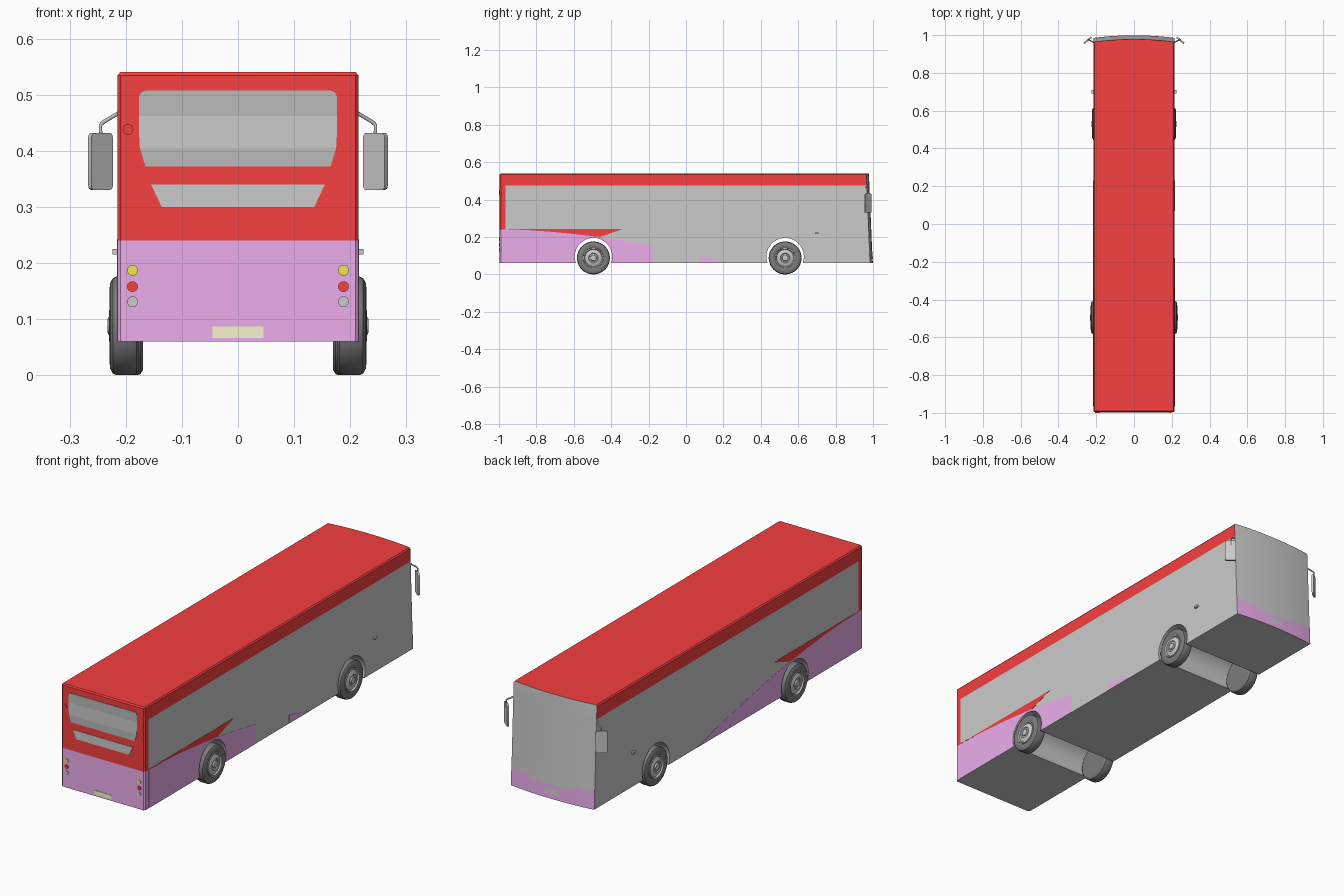
import bpy, bmesh, math
from mathutils import Matrix, Vector

if "Cube" in bpy.data.objects:
    bpy.data.objects.remove(bpy.data.objects["Cube"])

def material(name, *rgb):
    m = bpy.data.materials.new(name)
    m.diffuse_color = (*rgb, 1)
    m.use_nodes = True
    m.node_tree.nodes["Principled BSDF"].inputs["Base Color"].default_value = m.diffuse_color
    return m

GREY = material("grey", .8, .8, .8)
RED = material("red", .93, .05, .05)
PURPLE = material("purple", .84, .42, .84)
DARK = material("dark_glass", .5, .5, .5)
MID = material("light_glass", .66, .66, .66)
YELLOW = material("yellow", .9, .8, .07)
CREAM = material("cream", .93, .91, .62)
BLACK = material("rubber", .2, .2, .2)

def activate(ob):
    bpy.ops.object.select_all(action='DESELECT')
    ob.select_set(True)
    bpy.context.view_layer.objects.active = ob

def smooth(ob, angle=30):
    activate(ob)
    bpy.ops.object.shade_smooth_by_angle(angle=math.radians(angle))

def finish(name, bm, *mats):
    bmesh.ops.recalc_face_normals(bm, faces=bm.faces[:])
    me = bpy.data.meshes.new(name)
    bm.to_mesh(me)
    bm.free()
    for m in mats:
        me.materials.append(m)
    ob = bpy.data.objects.new(name, me)
    bpy.context.collection.objects.link(ob)
    return ob

def prism(name, pts, axis, a, b, mat):
    """Extrude a flat outline: axis x takes (y, z) points, axis y takes (x, z)."""
    bm = bmesh.new()
    place = (lambda p, d: (d, *p)) if axis == 'x' else (lambda p, d: (p[0], d, p[1]))
    f = bm.faces.new([bm.verts.new(place(p, a)) for p in pts])
    r = bmesh.ops.extrude_face_region(bm, geom=[f])
    vec = Vector((b - a, 0, 0)) if axis == 'x' else Vector((0, b - a, 0))
    bmesh.ops.translate(bm, verts=[v for v in r['geom'] if isinstance(v, bmesh.types.BMVert)], vec=vec)
    return finish(name, bm, mat)

def lathe(name, profile, side, y, z, mat, n=40):
    """Spin (x, radius) points around a sideways axle."""
    bm = bmesh.new()
    vs = [bm.verts.new((side * x, y, z + r)) for x, r in profile]
    es = [bm.edges.new(p) for p in zip(vs, vs[1:])]
    bmesh.ops.spin(bm, geom=vs + es, cent=(0, y, z), axis=(1, 0, 0), angle=2 * math.pi, steps=n)
    bmesh.ops.remove_doubles(bm, verts=bm.verts[:], dist=1e-5)
    ob = finish(name, bm, mat)
    smooth(ob)
    return ob

def disc(name, x, z, r, mat):
    pts = [(x + r * math.cos(t * math.pi / 12), z + r * math.sin(t * math.pi / 12)) for t in range(24)]
    return prism(name, pts, 'y', -.994, -1, mat)

W, REAR, AXLES, HUB_Z = .215, -.996, (-.495, .53), .088

def front_y(x, z):
    return .964 + .014 * (1 - (x / W) ** 2) + .02 * (.54 - z) / .48

def cut_wells(ob):
    for y in AXLES:
        bpy.ops.mesh.primitive_cylinder_add(vertices=64, radius=.1, depth=1, location=(0, y, .095),
                                            rotation=(0, math.pi / 2, 0))
        cutter = bpy.context.object
        cutter.hide_render = True
        mod = ob.modifiers.new("well", 'BOOLEAN')
        mod.operation, mod.object, mod.solver = 'DIFFERENCE', cutter, 'EXACT'
        activate(ob)
        bpy.ops.object.modifier_apply(modifier=mod.name)
        bpy.data.objects.remove(cutter)

# Body shell: stacked outlines, coloured by position
def outline(z, inset):
    w = W - inset
    pts = [(-w, -.966), (-w, REAR + .006), (-w + .006, REAR + inset),
           (w - .006, REAR + inset), (w, REAR + .006), (w, -.966)]
    for i in range(17):
        x = W * (1 - i / 8)
        pts.append((x * w / W, front_y(x, z)))
    return pts

bm = bmesh.new()
levels = [(.06, 0), (.24, 0), (.475, 0), (.534, 0), (.54, .005)]
rings = [[bm.verts.new((x, y, z)) for x, y in outline(z, i)] for z, i in levels]
for lo, hi in zip(rings, rings[1:]):
    n = len(lo)
    for i in range(n):
        j = (i + 1) % n
        f = bm.faces.new((lo[i], lo[j], hi[j], hi[i]))
        c = f.calc_center_median()
        if i < 5:
            f.material_index = 1 if c.z > .24 else 2
        elif c.z > .475 and (i == 5 or i == n - 1):
            f.material_index = 1
bm.faces.new(rings[-1]).material_index = 1
bm.faces.new(rings[0])
body = finish("body", bm, GREY, RED, PURPLE)
cut_wells(body)
smooth(body)

# Side livery: sweeping lower colour and wedge
sweep = [(-.966, .24), (-.85, .237), (-.72, .228), (-.6, .216), (-.46, .2), (-.32, .178), (-.18, .152)]
tail = [(.07, .1), (.23, .06)]
wedge = [(-.966, .242), (-.34, .242), (-.46, .2), (-.6, .216), (-.72, .228), (-.85, .237)]
panels = {1: [[(-.966, .06)] + sweep + [(-.18, .06)], [(.07, .06)] + tail],
          -1: [[(-.966, .06)] + sweep + [(-.05, .126)] + tail]}
for s in (1, -1):
    a, b = s * (W - .002), s * (W + .001)
    for pts in panels[s]:
        cut_wells(prism("side_sweep", pts, 'x', a, b, PURPLE))
    prism("side_wedge", wedge, 'x', a, b, RED)

# Lower colour band on the curved windscreen end
half = [(0, .122), (.05, .122), (.09, .126), (.115, .131), (.122, .143), (.132, .141),
        (.138, .148), (.146, .135), (.18, .139), (W, .147)]
band = [(-x, z) for x, z in half[:0:-1]] + half

def curved_panel(name, cols, bottom, off, mat):
    bm = bmesh.new()
    rows = [[bm.verts.new((x, front_y(x, q) + off, q)) for q in (bottom, z)] for x, z in cols]
    for p, q in zip(rows, rows[1:]):
        bm.faces.new((p[0], q[0], q[1], p[1]))
    ob = finish(name, bm, mat)
    for f in ob.data.polygons:
        if f.normal.y < 0:
            f.flip()
    smooth(ob)

curved_panel("windscreen_end_band", band, .06, .001, PURPLE)
curved_panel("windscreen_end_plate", [(x, .106) for x in (-.04, 0, .04)], .081, .002, GREY)

# Window with reflection bands, panel and plate on the -y end
def end_panel(name, right, mat):
    prism(name, right + [(-x, z) for x, z in right[::-1]], 'y', -.994, -.998, mat)

end_panel("window_top", [(.176, .462), (.176, .497), (.173, .504), (.166, .507)], DARK)
end_panel("window_middle", [(.175, .405), (.176, .425), (.176, .462)], MID)
end_panel("window_bottom", [(.165, .372), (.175, .405)], DARK)
end_panel("lower_panel", [(.136, .3), (.155, .34)], GREY)
end_panel("number_plate", [(.045, .066), (.045, .087)], CREAM)

# Lamps and filler cap
for s in (1, -1):
    for z, m in ((.187, YELLOW), (.158, RED), (.131, GREY)):
        disc("lamp", s * .188, z, .0095, m)
disc("cap", -.196, .438, .0095, RED)

# Wheels
tyre = [(.172, 0), (.172, .078), (.177, .086), (.183, .088), (.212, .088), (.219, .085),
        (.224, .076), (.225, .064), (.222, .054), (.214, .05)]
hub = [(.212, .053), (.224, .053), (.225, .049), (.219, .045), (.225, .03), (.226, .026),
       (.222, .023), (.222, .017), (.228, .015), (.229, 0)]
for y, shift in zip(AXLES, (.004, -.003)):
    for s in (1, -1):
        lathe("tyre", [(x + shift, r) for x, r in tyre], s, y, HUB_Z, BLACK)
        lathe("hub", [(x + shift, r) for x, r in hub], s, y, HUB_Z, GREY)

for s in (1, -1):
    # Side repeater lamps
    bpy.ops.mesh.primitive_cube_add(size=1, location=(s * .218, .7, .22))
    lamp = bpy.context.object
    lamp.name = "side_repeater"
    lamp.scale = (.012, .018, .01)
    mod = lamp.modifiers.new("bevel", 'BEVEL')
    mod.width, mod.segments = .003, 2

    # Mirror: thin rounded plate turned outward
    bm = bmesh.new()
    bmesh.ops.create_cube(bm, size=1)
    bmesh.ops.scale(bm, vec=(.05, .009, .102), verts=bm.verts[:])
    upright = [e for e in bm.edges if abs(e.verts[0].co.y - e.verts[1].co.y) > .005]
    bmesh.ops.bevel(bm, geom=upright, offset=.008, segments=4, affect='EDGES', profile=.5)
    bmesh.ops.transform(bm, matrix=Matrix.Translation((s * .245, .973, .381))
                        @ Matrix.Rotation(-s * math.radians(40), 4, 'Z'), verts=bm.verts[:])
    smooth(finish("mirror", bm, GREY))

    # Mirror arm
    cu = bpy.data.curves.new("mirror_arm", 'CURVE')
    cu.dimensions, cu.bevel_depth, cu.bevel_resolution = '3D', .0035, 2
    cu.use_fill_caps = True
    path = [(.21, .96, .469), (.24, .975, .451), (.245, .976, .446), (.245, .975, .41)]
    sp = cu.splines.new('POLY')
    sp.points.add(len(path) - 1)
    for p, (x, y, z) in zip(sp.points, path):
        p.co = (s * x, y, z, 1)
    bpy.context.collection.objects.link(bpy.data.objects.new("mirror_arm", cu))
